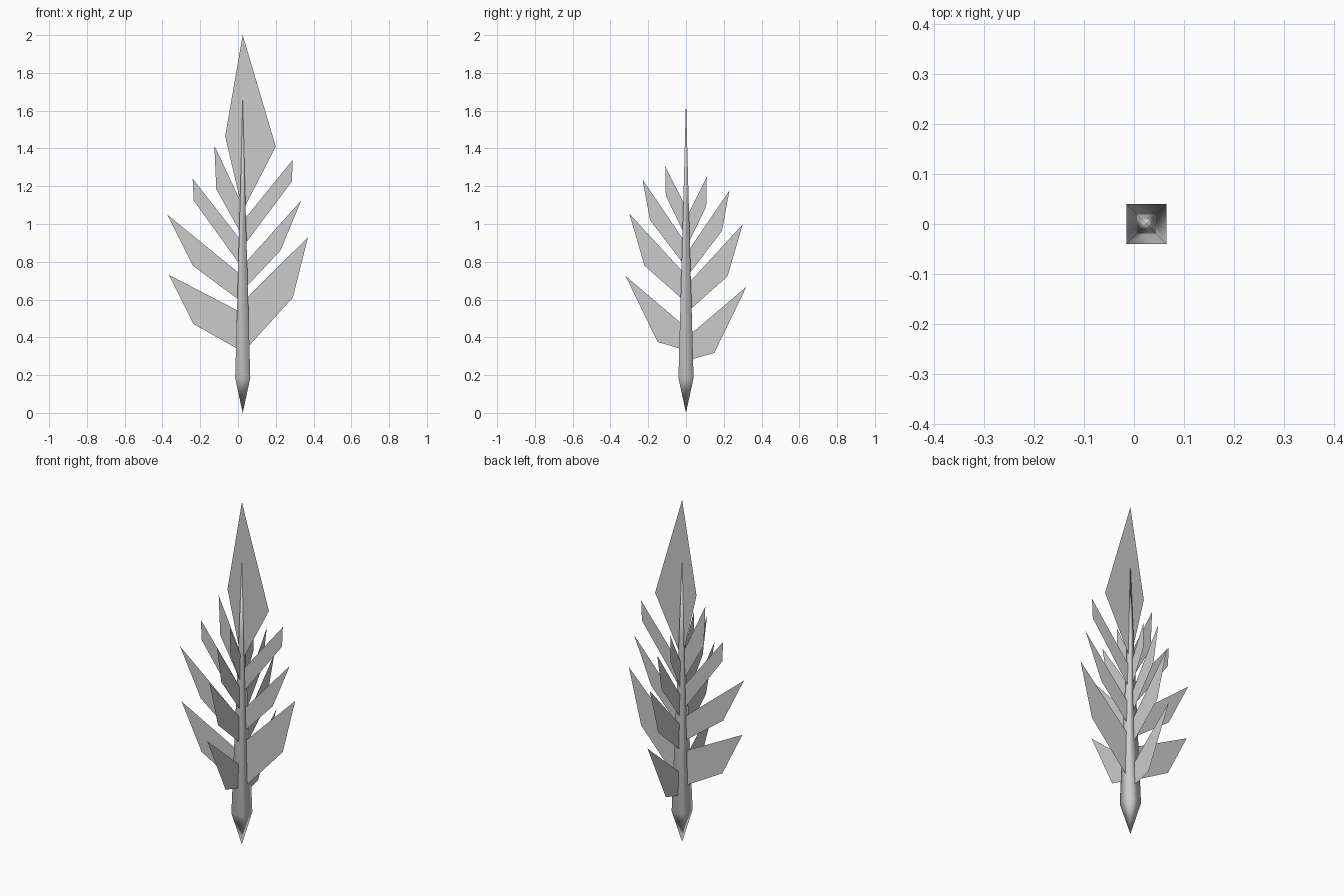
import bpy
import bmesh
from mathutils import Vector

default = bpy.data.objects.get("Cube")
if default:
    bpy.data.objects.remove(default, do_unlink=True)

STEM_X = 0.025          # the stem stands slightly off centre
BASE_Z, BASE_R = 0.185, 0.04
NECK_Z, NECK_R = 1.2, 0.012
TIP_Z = 1.66


def make_material(name, value):
    mat = bpy.data.materials.new(name)
    mat.use_nodes = True
    colour = (value, value, value, 1)
    mat.diffuse_color = colour
    mat.node_tree.nodes["Principled BSDF"].inputs["Base Color"].default_value = colour
    return mat


grey = make_material("plain grey", 0.6)


def finish(bm, name):
    """Turn a bmesh into a named grey object standing on the stem axis."""
    mesh = bpy.data.meshes.new(name)
    bm.to_mesh(mesh)
    bm.free()
    mesh.materials.append(grey)
    obj = bpy.data.objects.new(name, mesh)
    obj.location.x = STEM_X
    bpy.context.collection.objects.link(obj)
    return obj


def stem_radius(z):
    t = (z - BASE_Z) / (NECK_Z - BASE_Z)
    return BASE_R + t * (NECK_R - BASE_R)


def make_stem():
    """Four-sided spike, pointed at both ends, with softened shading."""
    bm = bmesh.new()
    rings = []
    for z, r in ((BASE_Z, BASE_R), (NECK_Z, NECK_R)):
        corners = ((-r, -r), (r, -r), (r, r), (-r, r))
        rings.append([bm.verts.new((x, y, z)) for x, y in corners])
    bottom = bm.verts.new((0, 0, 0))
    top = bm.verts.new((0, 0, TIP_Z))
    low, high = rings
    for i in range(4):
        j = (i + 1) % 4
        bm.faces.new((bottom, low[j], low[i]))
        bm.faces.new((low[i], low[j], high[j], high[i]))
        bm.faces.new((high[i], high[j], top))
    for face in bm.faces:
        face.smooth = True
    return finish(bm, "stem")


def make_blade(name, axis, outline):
    """Flat sheet in the upright plane through the stem along the given axis."""
    bm = bmesh.new()
    up = Vector((0, 0, 1))
    bm.faces.new([bm.verts.new(axis * u + up * z) for u, z in outline])
    return finish(bm, name)


def make_leaf(name, axis, tip, elbow, root_low, root_high, drop=0.0):
    """Four-cornered leaf reaching out from the stem face to a raised tip."""
    outline = [(stem_radius(root_low) * 0.8, root_low), elbow, tip,
               (stem_radius(root_high) * 0.8, root_high)]
    make_blade(name, axis, [(u, z - drop) for u, z in outline])


right, left = Vector((-1, 0, 0)), Vector((1, 0, 0))
front, back = Vector((0, -1, 0)), Vector((0, 1, 0))

make_stem()

# Leaves on the model's right: tip, elbow, lower root, upper root
right_leaves = [
    ((0.39, 0.73), (0.26, 0.47), 0.34, 0.54),
    ((0.4, 1.05), (0.265, 0.78), 0.6, 0.74),
    ((0.265, 1.24), (0.26, 1.125), 0.79, 0.92),
    ((0.15, 1.415), (0.14, 1.185), 0.96, 1.12),
]
# Leaves on the model's left
left_leaves = [
    ((0.345, 0.93), (0.265, 0.61), 0.35, 0.61),
    ((0.31, 1.125), (0.2, 0.86), 0.67, 0.8),
    ((0.265, 1.34), (0.26, 1.225), 0.9, 1.03),
]
# Front leaves, repeated a little lower on the back
front_leaves = [
    ((0.32, 0.725), (0.15, 0.375), 0.34, 0.475),
    ((0.3, 1.055), (0.22, 0.78), 0.605, 0.75),
    ((0.23, 1.235), (0.19, 1.02), 0.795, 0.92),
    ((0.11, 1.305), (0.107, 1.15), 0.96, 1.11),
]

for side, axis, leaves, drop in (
    ("right", right, right_leaves, 0),
    ("left", left, left_leaves, 0),
    ("front", front, front_leaves, 0),
    ("back", back, front_leaves, 0.057),
):
    for number, leaf in enumerate(leaves, 1):
        make_leaf(f"{side}_leaf_{number}", axis, *leaf, drop=drop)

# Tall kite-shaped leaf at the top
make_blade("top_leaf", left,
           [(0.01, 1.09), (0.175, 1.41), (0, 2), (-0.093, 1.465), (-0.01, 1.11)])
